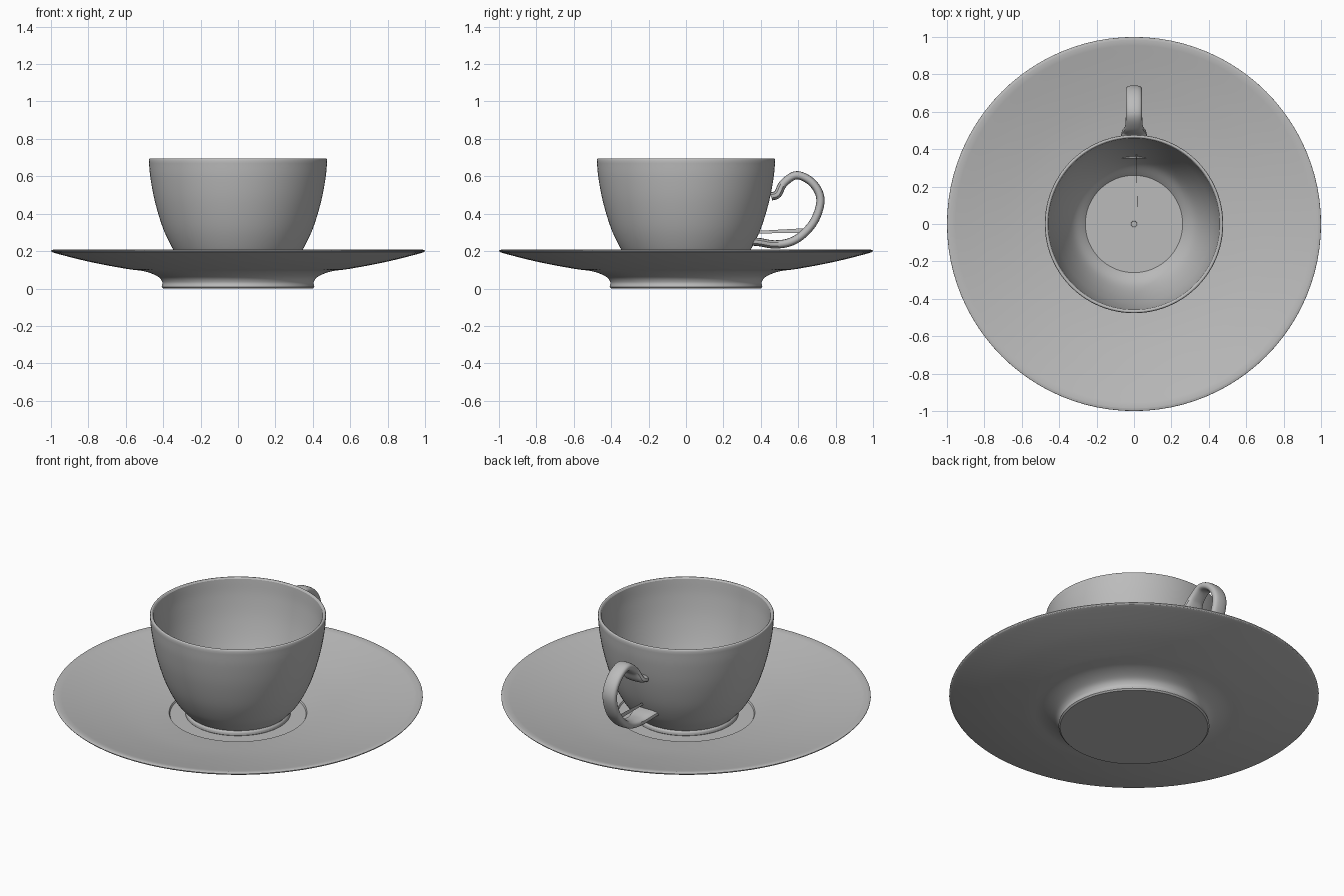
import bpy, bmesh, math
from mathutils import Vector

cube = bpy.data.objects.get("Cube")
if cube:
    bpy.data.objects.remove(cube, do_unlink=True)

# One grey glaze for everything
glaze = bpy.data.materials.new("grey_glaze")
glaze.use_nodes = True
GREY = (0.5, 0.5, 0.5, 1)
glaze.diffuse_color = GREY
bsdf = next(n for n in glaze.node_tree.nodes if n.type == 'BSDF_PRINCIPLED')
bsdf.inputs["Base Color"].default_value = GREY
bsdf.inputs["Roughness"].default_value = 0.5


def smooth_path(points, steps=6):
    """Catmull-Rom curve through the points."""
    p = [Vector(q) for q in points]
    p = [2 * p[0] - p[1]] + p + [2 * p[-1] - p[-2]]
    out = []
    for a, b, c, d in zip(p, p[1:], p[2:], p[3:]):
        for i in range(steps):
            t = i / steps
            out.append(0.5 * (2 * b + (c - a) * t + (2 * a - 5 * b + 4 * c - d) * t ** 2
                              + (3 * b - a - 3 * c + d) * t ** 3))
    return out + [p[-2]]


def finish(bm, name):
    bmesh.ops.recalc_face_normals(bm, faces=bm.faces)
    mesh = bpy.data.meshes.new(name)
    bm.to_mesh(mesh)
    bm.free()
    mesh.materials.append(glaze)
    obj = bpy.data.objects.new(name, mesh)
    bpy.context.collection.objects.link(obj)
    bpy.ops.object.select_all(action='DESELECT')
    obj.select_set(True)
    bpy.context.view_layer.objects.active = obj
    bpy.ops.object.shade_smooth_by_angle(angle=math.radians(32))
    return obj


def lathe(name, pieces, segments=96):
    """Spin (radius, height) pieces round z; pieces meet at corners."""
    bm = bmesh.new()
    path = []
    for piece in pieces:
        path += smooth_path(piece) if len(piece) > 2 else [Vector(q) for q in piece]
    verts = [bm.verts.new((r, 0, z)) for r, z in path]
    edges = [bm.edges.new(pair) for pair in zip(verts, verts[1:])]
    bmesh.ops.spin(bm, geom=verts + edges, cent=(0, 0, 0), axis=(0, 0, 1),
                   angle=math.tau, steps=segments, use_duplicate=False)
    bmesh.ops.remove_doubles(bm, verts=bm.verts, dist=0.0005)
    return finish(bm, name)


# Saucer: flat foot, flared underside, rounded rim, shallow slope, flat well
lathe("saucer", [
    [(0, 0), (0.4, 0)],
    [(0.408, 0.008), (0.405, 0.035), (0.43, 0.065), (0.5, 0.092), (0.6, 0.106),
     (0.79, 0.142), (0.97, 0.187), (0.997, 0.198), (0.998, 0.205), (0.985, 0.208)],
    [(0.985, 0.208), (0.8, 0.168), (0.6, 0.132), (0.373, 0.104)],
    [(0.368, 0.095), (0, 0.095)],
])

# Cup: foot ring, rounded bowl outside, rim, bowl inside, flat floor with a dimple
lathe("cup", [
    [(0, 0.092), (0.278, 0.092)],
    [(0.284, 0.098), (0.282, 0.112), (0.275, 0.122)],
    [(0.275, 0.122), (0.3, 0.148), (0.347, 0.21), (0.4, 0.32), (0.443, 0.46),
     (0.468, 0.59), (0.477, 0.685)],
    [(0.477, 0.685), (0.474, 0.694), (0.465, 0.696), (0.458, 0.688)],
    [(0.458, 0.688), (0.448, 0.59), (0.423, 0.46), (0.38, 0.32), (0.327, 0.21),
     (0.26, 0.14)],
    [(0.26, 0.14), (0.017, 0.14)],
    [(0.015, 0.135), (0, 0.135)],
])


# Handle: flattened oval band swept in the y-z plane; third value is half width
def sweep(name, points, half_thick=0.022, sides=20):
    path = smooth_path(points, 7)
    bm = bmesh.new()
    rings = []
    for i, (y, z, w) in enumerate(path):
        step = path[min(i + 1, len(path) - 1)] - path[max(i - 1, 0)]
        normal = Vector((0, -step.y, step.x)).normalized()
        ring = []
        for k in range(sides):
            c, s = math.cos(math.tau * k / sides), math.sin(math.tau * k / sides)
            side = math.copysign(abs(c) ** 0.75, c) * w
            lift = math.copysign(abs(s) ** 0.75, s) * half_thick
            ring.append(bm.verts.new(Vector((side, y, z)) + normal * lift))
        rings.append(ring)
    for a, b in zip(rings, rings[1:]):
        for k in range(sides):
            n = (k + 1) % sides
            bm.faces.new((a[k], a[n], b[n], b[k]))
    bm.faces.new(rings[0])
    bm.faces.new(rings[-1])
    return finish(bm, name)


sweep("handle", [
    (0.455, 0.492, 0.072), (0.49, 0.505, 0.066), (0.52, 0.56, 0.048), (0.585, 0.605, 0.043),
    (0.655, 0.582, 0.043), (0.705, 0.525, 0.043), (0.718, 0.455, 0.043),
    (0.685, 0.36, 0.043), (0.62, 0.285, 0.043), (0.55, 0.246, 0.045),
    (0.47, 0.236, 0.052), (0.4, 0.247, 0.066), (0.35, 0.252, 0.072),
])

# Thin sliver running from the handle through the cup wall
bm = bmesh.new()
tip = bm.verts.new((0.018, 0.06, 0.29))
base = [bm.verts.new(p) for p in
        ((0.006, 0.635, 0.298), (0.014, 0.635, 0.298), (0.01, 0.63, 0.322))]
bm.faces.new(base)
for i in range(3):
    bm.faces.new((tip, base[i], base[(i + 1) % 3]))
finish(bm, "handle_sliver")
